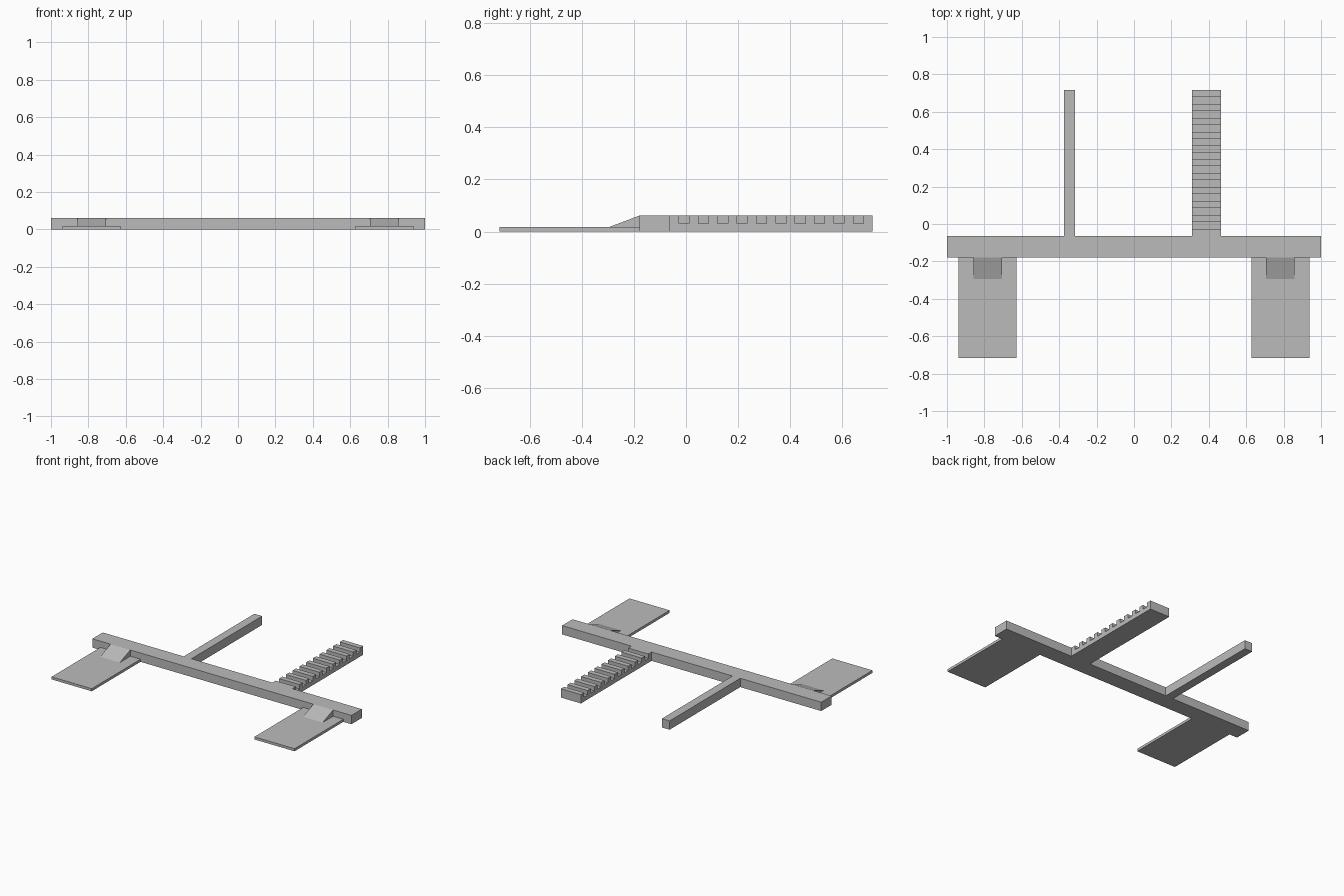
import bpy
import bmesh

default_cube = bpy.data.objects.get("Cube")
if default_cube:
    bpy.data.objects.remove(default_cube, do_unlink=True)

grey = bpy.data.materials.new("plain_grey")
grey.use_nodes = True
grey.diffuse_color = (0.5, 0.5, 0.5, 1)
grey.node_tree.nodes["Principled BSDF"].inputs["Base Color"].default_value = (0.5, 0.5, 0.5, 1)

TOP = 0.0615       # height of the beam and arms
PLATE = 0.018      # thickness of the foot plates
BACK = 0.716
FRONT = -0.716
BEAM_FRONT, BEAM_BACK = -0.178, -0.063


def extrude_x(name, profile, x0, x1):
    """Solid made by sweeping a (y, z) outline from x0 to x1."""
    bm = bmesh.new()
    face = bm.faces.new([bm.verts.new((x0, y, z)) for y, z in profile])
    swept = bmesh.ops.extrude_face_region(bm, geom=[face])["geom"]
    verts = [v for v in swept if isinstance(v, bmesh.types.BMVert)]
    bmesh.ops.translate(bm, verts=verts, vec=(x1 - x0, 0, 0))
    bmesh.ops.recalc_face_normals(bm, faces=bm.faces)
    mesh = bpy.data.meshes.new(name)
    bm.to_mesh(mesh)
    bm.free()
    mesh.materials.append(grey)
    obj = bpy.data.objects.new(name, mesh)
    bpy.context.collection.objects.link(obj)
    return obj


def box(name, x0, x1, y0, y1, height):
    return extrude_x(name, [(y0, 0), (y1, 0), (y1, height), (y0, height)], x0, x1)


# Cross beam and plain rod
box("cross_beam", -1, 1, BEAM_FRONT, BEAM_BACK, TOP)
box("plain_rod", -0.375, -0.315, BEAM_BACK, BACK, TOP)

# Toothed rack: one outline with a row of square notches in its top
NOTCHES, PITCH, WIDTH, FLOOR = 10, 0.0743, 0.039, 0.031
outline = [(BACK, 0), (BEAM_BACK, 0), (BEAM_BACK, TOP)]
for i in range(NOTCHES):
    y = -0.027 + i * PITCH
    outline += [(y, TOP), (y, FLOOR), (y + WIDTH, FLOOR), (y + WIDTH, TOP)]
outline.append((BACK, TOP))
extrude_x("toothed_rack", outline, 0.31, 0.465)

# Foot plates with sloped braces, one pair on each side
for side, sign in (("left", 1), ("right", -1)):
    centre = sign * 0.783
    box(side + "_foot_plate", centre - 0.155, centre + 0.155, FRONT, BEAM_FRONT, PLATE)
    wedge = [(-0.293, PLATE), (BEAM_FRONT, PLATE), (BEAM_FRONT, TOP)]
    extrude_x(side + "_brace", wedge, centre - 0.076, centre + 0.076)
